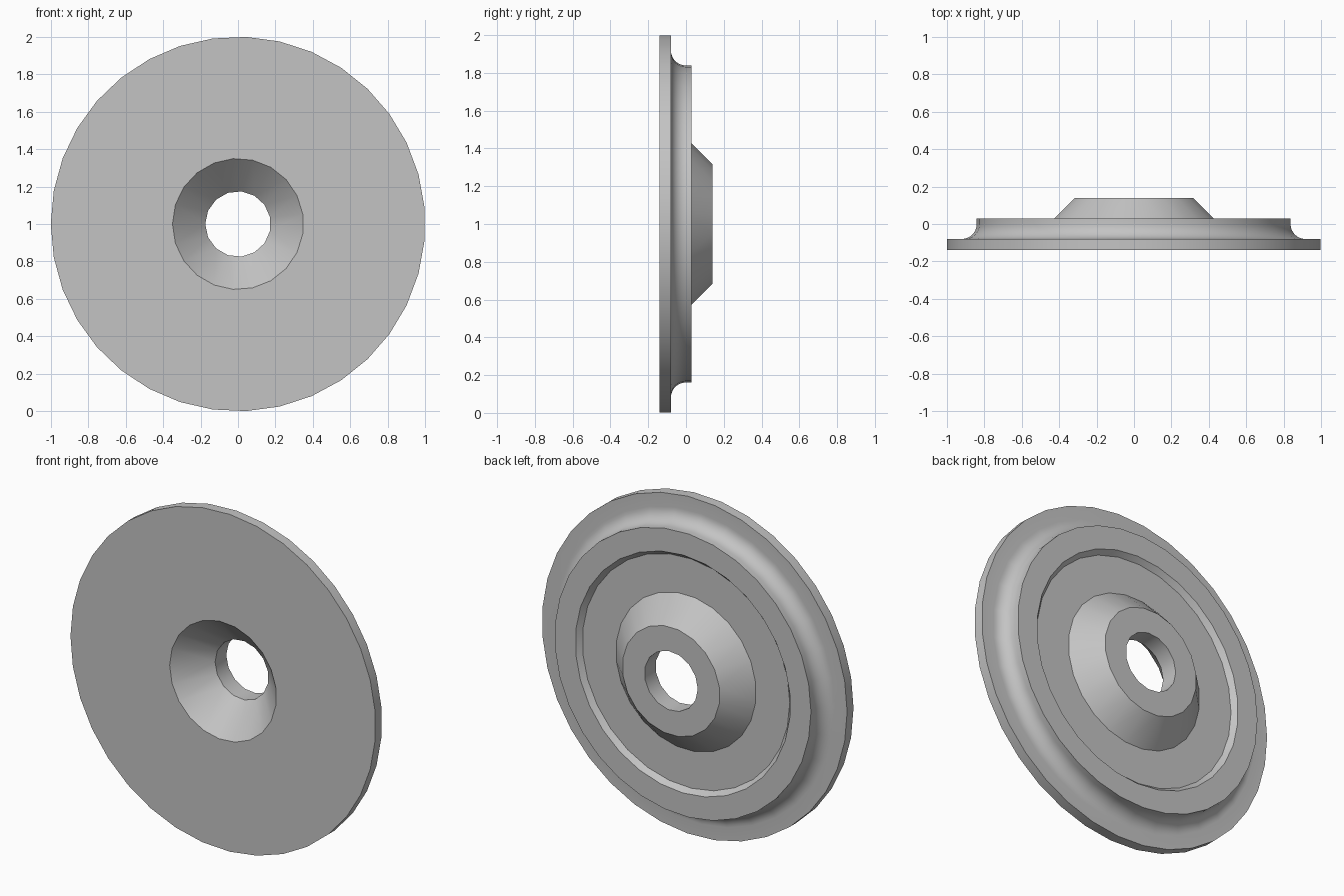
import bpy, bmesh
from math import sin, cos, pi, sqrt, ceil

cube = bpy.data.objects.get("Cube")
if cube:
    bpy.data.objects.remove(cube, do_unlink=True)

grey = bpy.data.materials.new("plain grey")
grey.use_nodes = True
grey.diffuse_color = (0.55, 0.55, 0.55, 1)
grey.node_tree.nodes["Principled BSDF"].inputs["Base Color"].default_value = grey.diffuse_color


def sides(radius):
    """Larger circles get more sides."""
    return ceil(35 * sqrt(radius) - 0.01)


def ring(bm, radius, y, n):
    """Circle of vertices around the y axis, with a flat side towards +x."""
    angles = [2 * pi * (k + 0.5) / n for k in range(n)]
    return [bm.verts.new((radius * cos(a), y, 1 + radius * sin(a))) for a in angles]


def stitch(bm, a, b):
    """Join two rings, with triangles where their side counts differ."""
    na, nb = len(a), len(b)
    if na == nb:
        for k in range(na):
            j = (k + 1) % na
            bm.faces.new((a[k], a[j], b[j], b[k]))
        return
    i = j = 0
    while i < na or j < nb:
        if j >= nb or (i < na and (i + 1.5) / na <= (j + 1.5) / nb):
            bm.faces.new((a[i % na], a[(i + 1) % na], b[j % nb]))
            i += 1
        else:
            bm.faces.new((a[i % na], b[(j + 1) % nb], b[j % nb]))
            j += 1


# Rim, then the concave fillet up to the raised step
FILLET, STEPS = 0.08, 8
profile = [(1, -0.14, 35), (1, -0.08, 35)]
for s in range(STEPS + 1):
    t = pi / 2 * s / STEPS
    profile.append((0.92 - FILLET * sin(t), -FILLET * cos(t), 33))

# Raised step, shallow recess, conical hub, bore and countersink
for radius, y in [(0.84, 0.03), (0.705, 0.03), (0.68, 0.0), (0.46, 0.0),
                  (0.32, 0.14), (0.175, 0.14), (0.175, 0.035), (0.35, -0.14)]:
    profile.append((radius, y, sides(radius)))

bm = bmesh.new()
rings = [ring(bm, *p) for p in profile]
for k, current in enumerate(rings):
    stitch(bm, current, rings[(k + 1) % len(rings)])
bmesh.ops.recalc_face_normals(bm, faces=bm.faces)

mesh = bpy.data.meshes.new("countersunk_disc")
bm.to_mesh(mesh)
bm.free()
mesh.materials.append(grey)
disc = bpy.data.objects.new("countersunk_disc", mesh)
bpy.context.collection.objects.link(disc)

bpy.ops.object.select_all(action="DESELECT")
disc.select_set(True)
bpy.context.view_layer.objects.active = disc
bpy.ops.object.shade_smooth_by_angle(angle=pi / 6)
